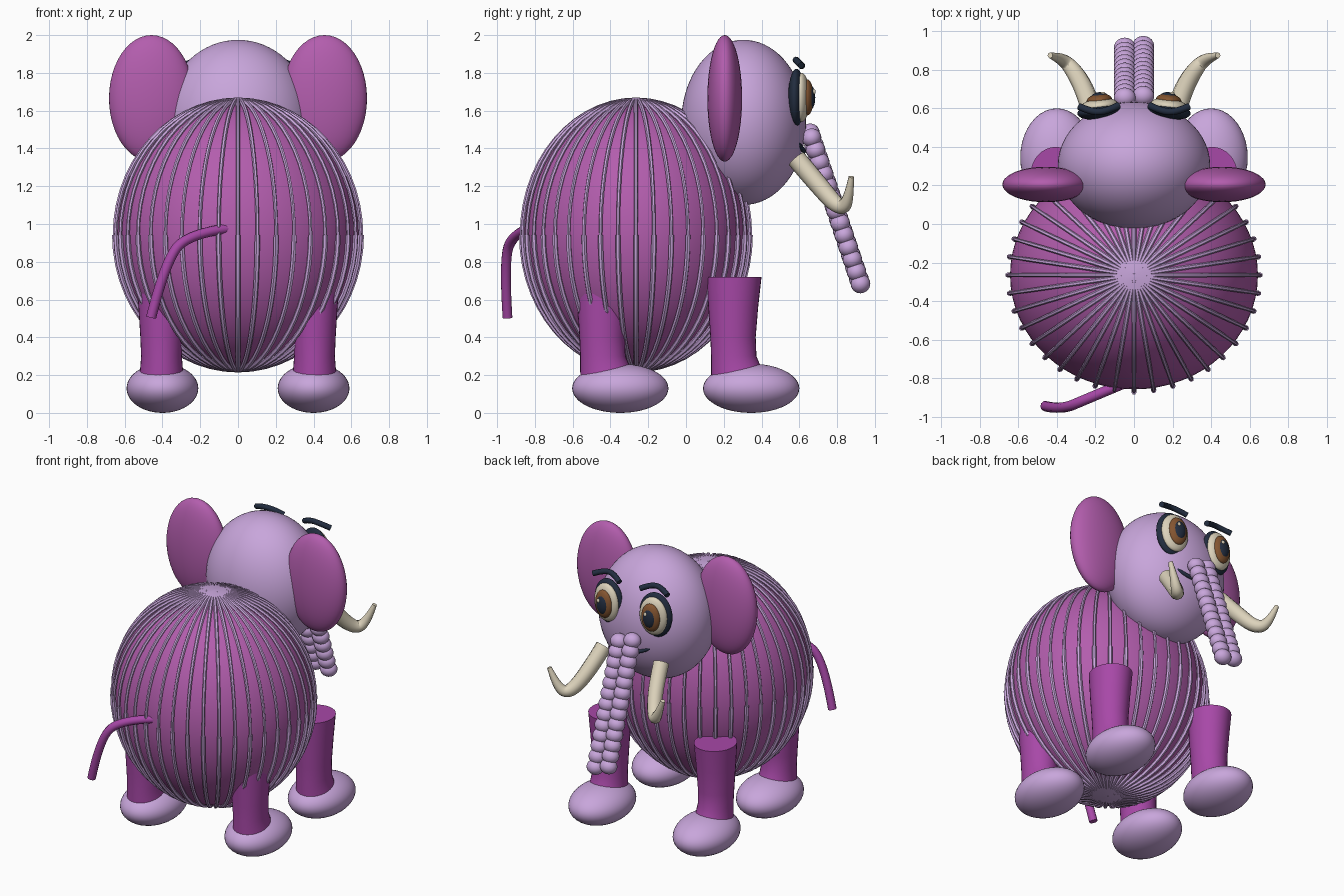
import bpy
import bmesh
from math import cos, sin, pi, tau
from mathutils import Matrix, Vector

cube = bpy.data.objects.get("Cube")
if cube:
    bpy.data.objects.remove(cube, do_unlink=True)


def material(name, rgb):
    m = bpy.data.materials.new(name)
    m.use_nodes = True
    m.diffuse_color = (*rgb, 1)
    m.node_tree.nodes["Principled BSDF"].inputs["Base Color"].default_value = (*rgb, 1)
    return m


LAVENDER = material("lavender", (0.58, 0.38, 0.71))
PINK = material("orchid_pink", (0.45, 0.11, 0.42))
PURPLE = material("deep_magenta", (0.39, 0.065, 0.39))
IVORY = material("ivory", (0.72, 0.65, 0.5))
NAVY = material("navy", (0.016, 0.026, 0.05))
BROWN = material("brown", (0.23, 0.09, 0.03))


def add_object(name, mesh, mat):
    mesh.materials.clear()
    mesh.materials.append(mat)
    ob = bpy.data.objects.new(name, mesh)
    bpy.context.collection.objects.link(ob)
    bpy.ops.object.select_all(action="DESELECT")
    ob.select_set(True)
    bpy.context.view_layer.objects.active = ob
    bpy.ops.object.shade_smooth_by_angle(angle=0.8)
    return ob


def ellipsoids(name, mat, centres, radii, rot=None, segments=40, rings=24):
    """One mesh holding an equal ellipsoid at every centre."""
    bm = bmesh.new()
    turn = rot or Matrix.Identity(4)
    for c in centres:
        bmesh.ops.create_uvsphere(
            bm, u_segments=segments, v_segments=rings, radius=1,
            matrix=Matrix.Translation(c) @ turn @ Matrix.Diagonal((*radii, 1)))
    mesh = bpy.data.meshes.new(name)
    bm.to_mesh(mesh)
    bm.free()
    return add_object(name, mesh, mat)


def tubes(name, mat, paths, depth, kind="NURBS", res=3):
    """Round tubes along paths of (point, radius factor)."""
    cu = bpy.data.curves.new(name, "CURVE")
    cu.dimensions = "3D"
    cu.bevel_depth = depth
    cu.bevel_resolution = res
    cu.use_fill_caps = True
    cu.resolution_u = 8
    for path in paths:
        sp = cu.splines.new(kind)
        sp.points.add(len(path) - 1)
        for p, (co, r) in zip(sp.points, path):
            p.co = (*co, 1)
            p.radius = r
        if kind == "NURBS":
            sp.order_u = 3
            sp.use_endpoint_u = True
    tmp = bpy.data.objects.new(name + "_path", cu)
    bpy.context.collection.objects.link(tmp)
    deps = bpy.context.evaluated_depsgraph_get()
    mesh = bpy.data.meshes.new_from_object(tmp.evaluated_get(deps))
    bpy.data.objects.remove(tmp, do_unlink=True)
    mesh.name = name
    return add_object(name, mesh, mat)


# Round body with meridian ribs split at the equator
BODY = Vector((0, -0.265, 0.942))
ellipsoids("body", PINK, [BODY], (0.643, 0.593, 0.712), segments=64, rings=40)
RIBS, STEPS = 40, 14
ribs = []
for i in range(RIBS):
    a = tau * i / RIBS
    for half, end in ((1, 0.75), (-1, 1.1)):
        path = []
        for k in range(STEPS + 1):
            t = half * pi / 2 * (1 - k / STEPS)
            offset = Vector((0.655 * cos(t) * cos(a), 0.607 * cos(t) * sin(a), 0.717 * sin(t)))
            path.append((BODY + offset, 1 + (end - 1) * k / STEPS))
        ribs.append(path)
tubes("body_ribs", LAVENDER, ribs, 0.0125, "POLY", 1)

# Head
ellipsoids("head", LAVENDER, [(0, 0.305, 1.538)], (0.395, 0.33, 0.437), segments=56, rings=36)

# Legs: (height, offset from foot, half width, half depth)
LEG = [(0.15, -0.05, 0.13, 0.16), (0.22, -0.075, 0.114, 0.137), (0.3, -0.092, 0.108, 0.12),
       (0.4, -0.096, 0.112, 0.12), (0.56, -0.095, 0.122, 0.132), (0.72, -0.09, 0.132, 0.145)]


def leg(name, x, y):
    bm = bmesh.new()
    n = 32
    loops = [[bm.verts.new((x + rx * cos(tau * j / n), y + dy + ry * sin(tau * j / n), z))
              for j in range(n)] for z, dy, rx, ry in LEG]
    for lo, hi in zip(loops, loops[1:]):
        for j in range(n):
            k = (j + 1) % n
            bm.faces.new((lo[j], lo[k], hi[k], hi[j]))
    bm.faces.new(loops[-1])
    bm.faces.new(loops[0][::-1])
    mesh = bpy.data.meshes.new(name)
    bm.to_mesh(mesh)
    bm.free()
    add_object(name, mesh, PURPLE)


for side, s in (("left", 1), ("right", -1)):
    for end, y in (("front", 0.345), ("rear", -0.348)):
        leg(f"{end}_{side}_leg", s * 0.405, y)
        ellipsoids(f"{end}_{side}_foot", LAVENDER, [(s * 0.4, y, 0.13)], (0.19, 0.255, 0.13))

    # Ears
    ellipsoids(f"{side}_ear", PINK, [(s * 0.458, 0.205, 1.665)], (0.225, 0.092, 0.335))

    # Layered eyes
    tilt = Matrix.Rotation(-s * 0.12, 4, "Z")
    for part, mat, y, size in (
            ("rim", NAVY, 0.585, (0.115, 0.042, 0.152)),
            ("white", IVORY, 0.612, (0.097, 0.042, 0.13)),
            ("iris", BROWN, 0.642, (0.066, 0.034, 0.095)),
            ("pupil", NAVY, 0.657, (0.045, 0.027, 0.066))):
        ellipsoids(f"{side}_eye_{part}", mat, [(s * 0.18, y, 1.67)], size, tilt, 32, 18)
    ellipsoids(f"{side}_eye_glint", IVORY, [(s * 0.18 + 0.018, 0.678, 1.70)],
               (0.012, 0.008, 0.014), None, 16, 10)

    # Brows and tusks
    brow = [(0.08, 0.615, 1.835), (0.14, 0.585, 1.868), (0.22, 0.58, 1.868), (0.285, 0.61, 1.84)]
    tubes(f"{side}_brow", NAVY, [[((s * x, y, z), 1) for x, y, z in brow]], 0.018)
    tusk = [(0.22, 0.585, 1.345, 1), (0.25, 0.69, 1.22, 1), (0.32, 0.81, 1.08, 0.85),
            (0.38, 0.86, 1.11, 0.6), (0.435, 0.875, 1.25, 0.28)]
    tubes(f"{side}_tusk", IVORY, [[((s * x, y, z), r) for x, y, z, r in tusk]], 0.052)

# Trunk: two interlocked columns of beads
top, tip = Vector((0, 0.655, 1.485)), Vector((0, 0.925, 0.68))
lean = (tip - top).to_track_quat("Z", "Y").to_matrix().to_4x4()
BEADS = 13
beads = []
for s in (1, -1):
    for i in range(BEADS):
        p = top.lerp(tip, (i + 0.25 + s * 0.2) / (BEADS - 0.5))
        beads.append(p + Vector((s * 0.048, 0, 0)))
ellipsoids("trunk", LAVENDER, beads, (0.057, 0.052, 0.05), lean, 20, 12)

# Mouth and tail
mouth = [(-0.14, 0.59, 1.43), (-0.07, 0.625, 1.385), (0.07, 0.625, 1.385), (0.14, 0.59, 1.43)]
tubes("mouth", NAVY, [[(p, 1) for p in mouth]], 0.012)
tail = [(-0.06, -0.83, 0.975), (-0.25, -0.91, 0.95), (-0.38, -0.965, 0.82), (-0.46, -0.945, 0.505)]
tubes("tail", PURPLE, [[(p, 1) for p in tail]], 0.027)
